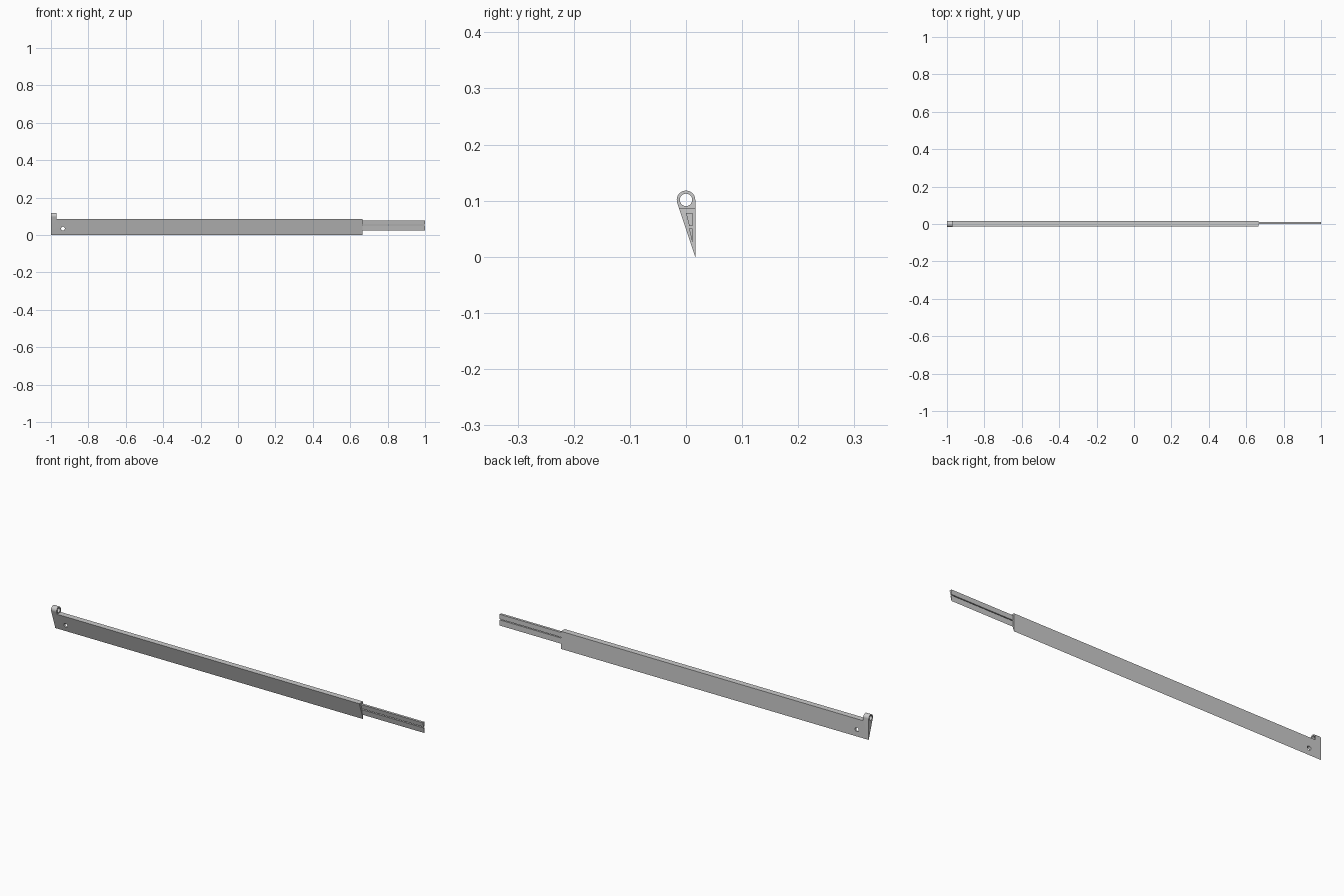
import bpy, bmesh
from math import atan2, cos, sin, pi

if "Cube" in bpy.data.objects:
    bpy.data.objects.remove(bpy.data.objects["Cube"])

R, ZC = 0.0165, 0.1015      # knuckle radius and centre height
TOP = 0.086                 # top of the long blade


def prism(name, profile, x0, x1):
    """Extrude a (y, z) outline along x."""
    bm = bmesh.new()
    face = bm.faces.new([bm.verts.new((x0, y, z)) for y, z in profile])
    ext = bmesh.ops.extrude_face_region(bm, geom=[face])
    verts = [g for g in ext["geom"] if isinstance(g, bmesh.types.BMVert)]
    bmesh.ops.translate(bm, verts=verts, vec=(x1 - x0, 0, 0))
    bmesh.ops.recalc_face_normals(bm, faces=bm.faces)
    mesh = bpy.data.meshes.new(name)
    bm.to_mesh(mesh)
    bm.free()
    ob = bpy.data.objects.new(name, mesh)
    bpy.context.collection.objects.link(ob)
    return ob


def activate(ob):
    bpy.ops.object.select_all(action='DESELECT')
    ob.select_set(True)
    bpy.context.view_layer.objects.active = ob


def cut(ob, cutter):
    cutter.hide_render = True
    mod = ob.modifiers.new("cut", 'BOOLEAN')
    mod.operation, mod.solver, mod.object = 'DIFFERENCE', 'EXACT', cutter
    activate(ob)
    bpy.ops.object.modifier_apply(modifier=mod.name)
    bpy.data.objects.remove(cutter)


def arc(r, a0, a1, n, end=True):
    return [(r * cos(a0 + (a1 - a0) * i / n), ZC + r * sin(a0 + (a1 - a0) * i / n))
            for i in range(n + 1 if end else n)]


# wedge blade, with both sides tangent to the round knuckle
sweep = pi + 2 * atan2(R, ZC)
blade = prism("blade", [(R, 0)] + arc(R, 0, sweep, 32), -1, 0.665)

# leave the knuckle only at the left end
cut(blade, prism("trim", [(-.1, TOP), (.1, TOP), (.1, .2), (-.1, .2)], -0.97, 0.8))

# knuckle bore
cut(blade, prism("bore", arc(0.011, 0, 2 * pi, 40, False), -1.1, -0.9))

# screw hole through the blade
bpy.ops.mesh.primitive_cylinder_add(vertices=32, radius=0.01, depth=0.2,
                                    location=(-0.936, 0, 0.034), rotation=(pi / 2, 0, 0))
cut(blade, bpy.context.object)
activate(blade)
bpy.ops.object.shade_smooth_by_angle(angle=pi / 6)

# pair of tongues sticking out of the right end
prism("upper_tongue", [(0, .078), (.012, .078), (.012, .0545), (.006, .0545)], 0.665, 1)
prism("lower_tongue", [(.0055, .0505), (.012, .0505), (.012, .023)], 0.665, 1)
